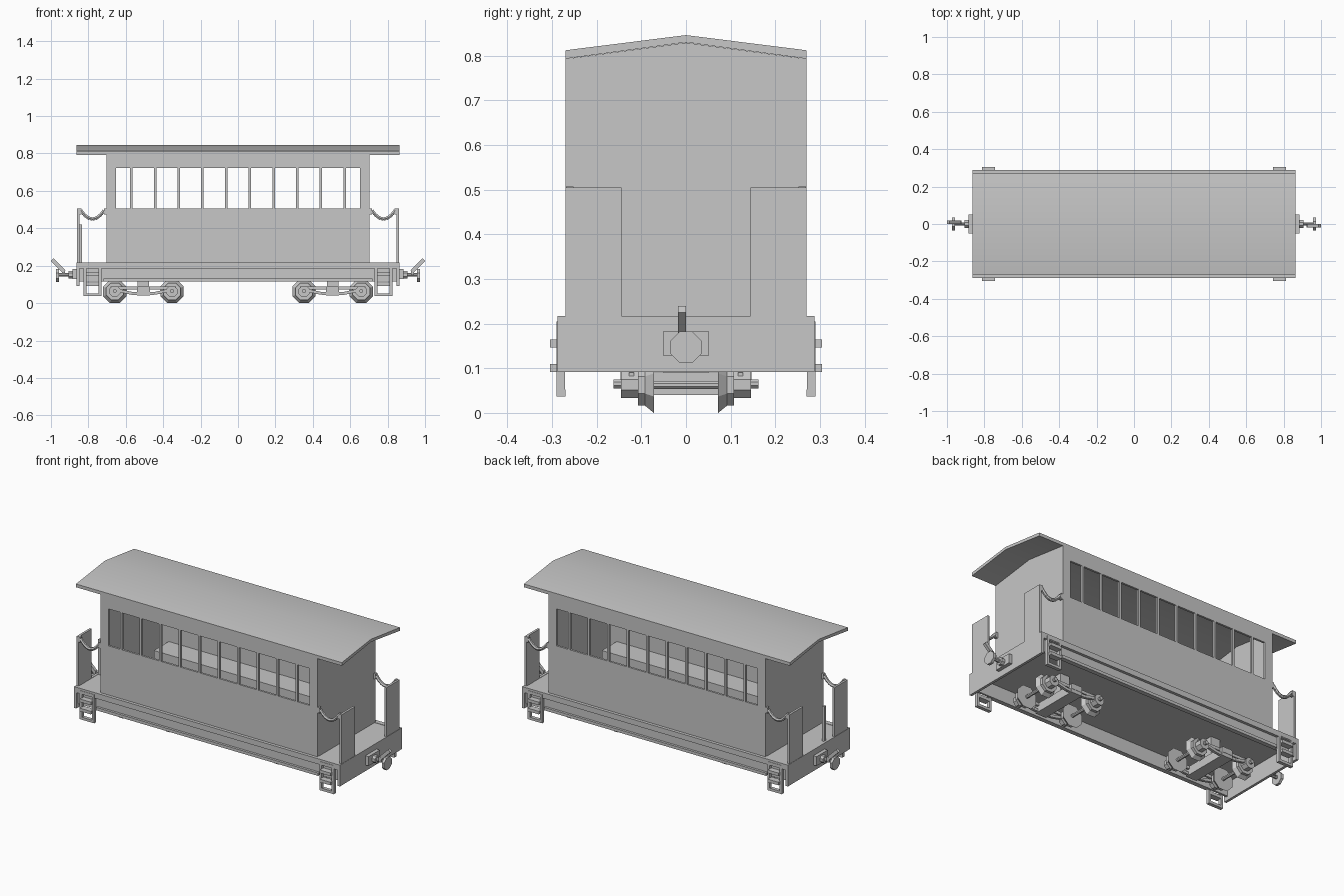
import bpy, bmesh, math
from mathutils import Vector, Matrix

if "Cube" in bpy.data.objects:
    bpy.data.objects.remove(bpy.data.objects["Cube"])

grey = bpy.data.materials.new("plain grey")
grey.diffuse_color = (0.57, 0.57, 0.57, 1)
grey.use_nodes = True
grey.node_tree.nodes["Principled BSDF"].inputs["Base Color"].default_value = grey.diffuse_color


def finish(name, bm):
    bmesh.ops.recalc_face_normals(bm, faces=bm.faces)
    me = bpy.data.meshes.new(name)
    bm.to_mesh(me)
    bm.free()
    me.materials.append(grey)
    ob = bpy.data.objects.new(name, me)
    bpy.context.collection.objects.link(ob)
    return ob


def add_box(bm, x0, x1, y0, y1, z0, z1):
    m = Matrix.Translation(((x0 + x1) / 2, (y0 + y1) / 2, (z0 + z1) / 2))
    m = m @ Matrix.Diagonal((abs(x1 - x0), abs(y1 - y0), abs(z1 - z0), 1))
    bmesh.ops.create_cube(bm, size=1, matrix=m)


def add_rod(bm, a, b, r1, r2=None, n=8):
    a, b = Vector(a), Vector(b)
    d = b - a
    m = Matrix.Translation((a + b) / 2) @ d.to_track_quat('Z', 'Y').to_matrix().to_4x4()
    m = m @ Matrix.Rotation(math.pi / n, 4, 'Z')
    bmesh.ops.create_cone(bm, cap_ends=True, segments=n, radius1=r1,
                          radius2=r1 if r2 is None else r2, depth=d.length, matrix=m)


def boxes(name, items):
    bm = bmesh.new()
    for it in items:
        add_box(bm, *it)
    return finish(name, bm)


def prism_x(name, pts, x0, x1):
    # yz profile pushed along x
    bm = bmesh.new()
    f = bm.faces.new([bm.verts.new((x0, y, z)) for y, z in pts])
    ext = bmesh.ops.extrude_face_region(bm, geom=[f])
    verts = [v for v in ext['geom'] if isinstance(v, bmesh.types.BMVert)]
    bmesh.ops.translate(bm, verts=verts, vec=(x1 - x0, 0, 0))
    return finish(name, bm)


# Roof: shallow gable, shaded softly across the ridge
roof = prism_x("roof", [(-.27, .793), (-.27, .812), (0, .846), (.27, .812),
                        (.27, .793), (0, .83)], -.863, .863)
bpy.context.view_layer.objects.active = roof
roof.select_set(True)
bpy.ops.object.shade_smooth_by_angle(angle=math.radians(30))
roof.select_set(False)

# Platform floor, open underneath between the sills
boxes("floor", [(-.85, .85, -.268, .268, .195, .215)])
for s, side in ((-1, "left"), (1, "right")):
    boxes(side + "_end_beam", [(s * .848, s * .863, -.288, .288, .092, .217)])
    # End wall of the cabin
    prism_x(side + "_cabin_end", [(-.268, .215), (.268, .215), (.268, .793),
                                  (0, .829), (-.268, .793)], s * .69, s * .704)
    # Platform end panels with the gangway between them
    boxes(side + "_end_panels", [(s * .848, s * .861, t * .145, t * .27, .215, .505)
                                 for t in (-1, 1)])

# Brake post on the left platform
boxes("brake_post", [(-.85, -.834, -.085, -.07, .215, .42)])

for t, side in ((-1, "front"), (1, "back")):
    # Cabin side: lower panel, header, corner posts and window bars
    yo, yi = t * .27, t * .258
    wall = [(-.704, .704, yi, yo, .215, .505), (-.704, .704, yi, yo, .722, .797)]
    wall += [(s * .652, s * .704, yi, yo, .505, .722) for s in (-1, 1)]
    for i in range(10):
        x = (i - 4.5) * .1267
        wall.append((x - .0065, x + .0065, yi, yo, .505, .722))
    boxes(side + "_cabin_side", wall)

    # Long bench against the inside of the wall
    boxes(side + "_bench", [(-.63, .63, t * .12, t * .258, .215, .335)])

    # Channel shaped sill
    boxes(side + "_sill", [(-.85, .85, t * .26, t * .288, .185, .217),
                           (-.85, .85, t * .26, t * .272, .115, .187),
                           (-.72, .72, t * .26, t * .286, .115, .132)])

    for s, end in ((-1, "left"), (1, "right")):
        # Steps
        c = s * .778
        st = [(c + k * .04 - .007, c + k * .04 + .007, t * .271, t * .29, .037, .205)
              for k in (-1, 1)]
        st += [(c - .036, c + .036, t * .27, t * .305, z, z + .018) for z in (.146, .092)]
        st += [(c - .046, c + .046, t * .27, t * .29, z, z + .015) for z in (.037, .19)]
        boxes(f"{side}_{end}_steps", st)

        # Hanging chain with its hooks
        bm = bmesh.new()
        pts = []
        for i in range(9):
            u = i / 4 - 1
            pts.append((s * (.778 + .062 * u), t * .26, .45 + .045 * u * u))
        for a, b in zip(pts, pts[1:]):
            add_rod(bm, a, b, .01, n=6)
        add_box(bm, s * .7, s * .716, t * .252, t * .269, .475, .507)
        add_box(bm, s * .838, s * .85, t * .252, t * .269, .475, .507)
        finish(f"{side}_{end}_chain", bm)

# Couplers
for s, side in ((-1, "left"), (1, "right")):
    bm = bmesh.new()
    add_box(bm, s * .86, s * .884, -.052, .052, .128, .182)
    add_rod(bm, (s * .88, 0, .152), (s * .905, 0, .152), .022)
    add_rod(bm, (s * .88, 0, .152), (s * .962, 0, .152), .01)
    add_rod(bm, (s * .958, 0, .147), (s * .974, 0, .147), .038)
    finish(side + "_buffer", bm)
    bm = bmesh.new()
    m = Matrix.Translation((s * .962, -s * .009, .2)) @ Matrix.Rotation(-s * math.radians(45), 4, 'Y')
    bmesh.ops.create_cube(bm, size=1, matrix=m @ Matrix.Diagonal((.09, .017, .02, 1)))
    add_box(bm, s * .925, s * .94, -s * .018, 0, .15, .18)
    finish(side + "_coupling_hook", bm)

# Bogies
for s, side in ((-1, "left"), (1, "right")):
    c = s * .506
    frame = [(c - .035, c + .035, -.145, .145, .04, .09),
             (c - .03, c + .03, -.05, .05, .09, .197)]
    for t in (-1, 1):
        frame += [(c - .175, c + .175, t * .116, t * .128, .073, .09),
                  (c - .03, c + .03, t * .116, t * .147, .06, .092)]
    boxes(side + "_bogie_frame", frame)
    bm = bmesh.new()
    for t in (-1, 1):
        # Curved spring bar between the axle boxes
        pts = [(c - .125, .066), (c - .06, .052), (c + .06, .052), (c + .125, .066)]
        for (xa, za), (xb, zb) in zip(pts, pts[1:]):
            add_rod(bm, (xa, t * .132, za), (xb, t * .132, zb), .011, n=4)
        # Axle boxes
        for k in (-1, 1):
            x = c + k * .153
            add_rod(bm, (x, t * .105, .063), (x, t * .146, .063), .032)
            add_rod(bm, (x, t * .14, .065), (x, t * .162, .065), .011)
    finish(side + "_axle_boxes", bm)
    # Wheel sets, flange on the inner face
    for k, pos in ((-1, "outer" if s < 0 else "inner"), (1, "inner" if s < 0 else "outer")):
        x = c + k * .153
        bm = bmesh.new()
        add_rod(bm, (x, -.11, .0625), (x, .11, .0625), .01)
        for t in (-1, 1):
            add_rod(bm, (x, t * .072, .0625), (x, t * .092, .0625), .0676, .05)
            add_rod(bm, (x, t * .09, .0625), (x, t * .108, .0625), .05)
        finish(f"{side}_{pos}_wheels", bm)
